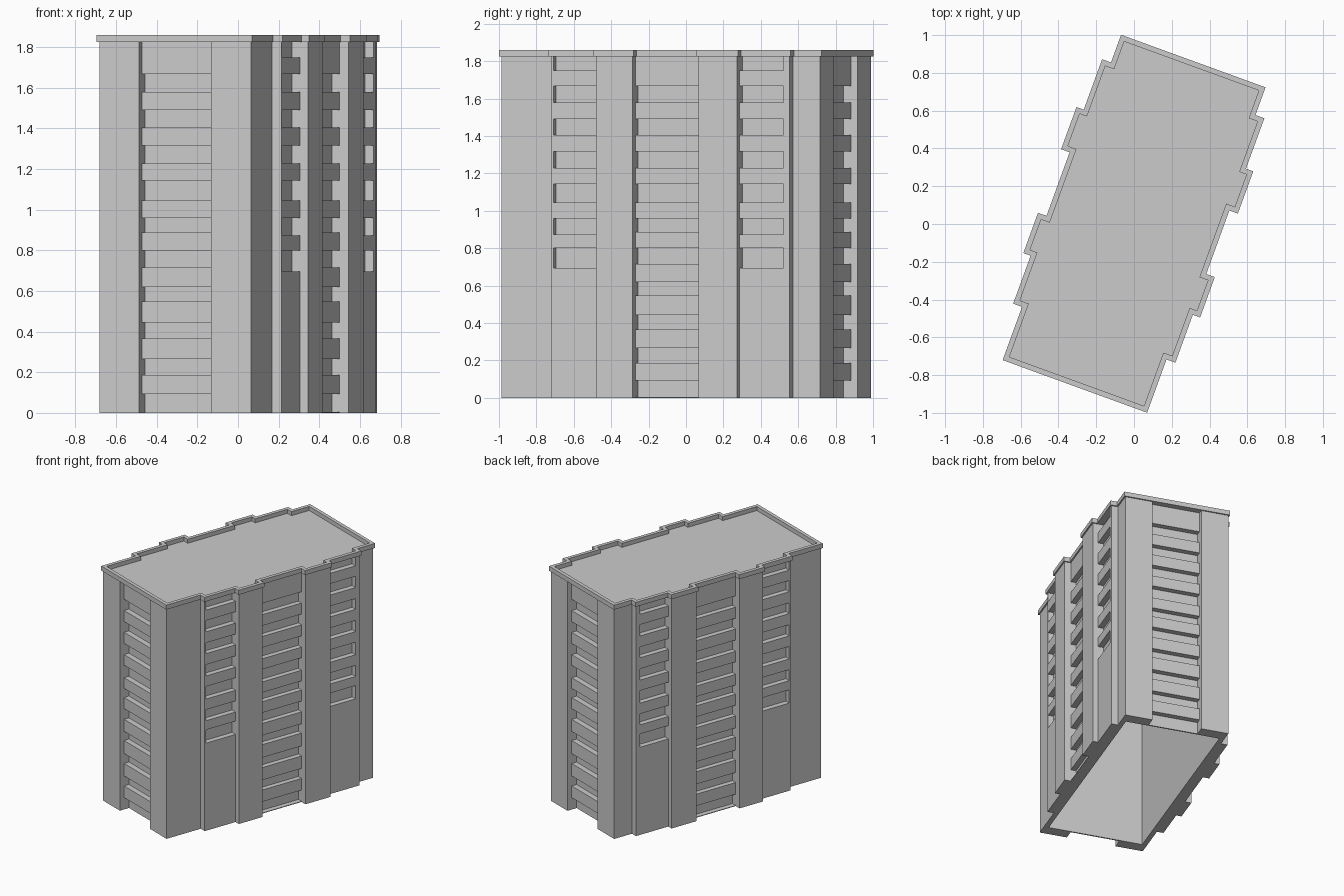
import bpy, bmesh, math
from mathutils import Matrix

if "Cube" in bpy.data.objects:
    bpy.data.objects.remove(bpy.data.objects["Cube"])

ROT = Matrix.Rotation(math.radians(-20), 4, 'Z')   # whole block is turned in plan
TOP = 1.825
# storey bands (low, high); gaps between them are recessed
BANDS = [(.094, .187), (.266, .365), (.444, .547), (.62, .715), (.80, .888), (.96, 1.045),
         (1.144, 1.228), (1.317, 1.405), (1.49, 1.578), (1.667, TOP)]
# upper window recesses
WINDOWS = [(.695, .80), (.873, .96), (1.045, 1.144), (1.228, 1.317),
           (1.405, 1.49), (1.578, 1.667), (1.75, TOP)]


def finish(name, bm):
    bmesh.ops.recalc_face_normals(bm, faces=bm.faces)
    bm.transform(ROT)
    me = bpy.data.meshes.new(name)
    bm.to_mesh(me)
    bm.free()
    ob = bpy.data.objects.new(name, me)
    bpy.context.collection.objects.link(ob)
    return ob


def boxes(name, items, mirror=None):
    """items: (u0, u1, v0, v1, z0, z1); mirror 'u' or 'v' adds the opposite copy."""
    bm = bmesh.new()
    for b in items:
        for s in ((1, -1) if mirror else (1,)):
            su, sv = (s, 1) if mirror == 'u' else (1, s)
            mid = ((b[0] + b[1]) / 2 * su, (b[2] + b[3]) / 2 * sv, (b[4] + b[5]) / 2)
            size = (b[1] - b[0], b[3] - b[2], b[5] - b[4])
            m = Matrix.Translation(mid) @ Matrix.Diagonal((*size, 1))
            bmesh.ops.create_cube(bm, size=1, matrix=m)
    return finish(name, bm)


IN = .36            # inner face of the long walls
V0, V1 = -.905, .908

# corner piers, hollow block with end walls 0.09 thick
boxes("corner_walls", [(IN, .397, V0, -.605, 0, TOP), (IN, .397, .752, V1, 0, TOP)], 'u')
boxes("end_piers", [(.188, IN, V0, V0 + .09, 0, TOP), (.188, IN, V1 - .09, V1, 0, TOP)], 'u')

# projecting piers on the long sides
boxes("side_piers", [(IN, .488, -.335, -.128, 0, TOP), (IN, .488, .25, .468, 0, TOP)], 'u')

# banded recess in each short end
boxes("end_recess_panels", [(-.188, .188, V0 + .08, V0 + .09, 0, TOP),
                            (-.188, .188, V1 - .09, V1 - .08, 0, TOP)])
boxes("end_bands", [b for z in BANDS for b in ((-.188, .188, V0 + .037, V0 + .08, *z),
                                               (-.188, .188, V1 - .08, V1 - .037, *z))])

# banded recess in the middle of each long side
boxes("middle_recess_panels", [(IN, .40, -.128, .25, 0, TOP)], 'u')
boxes("middle_bands", [(.40, .44, -.128, .25, *z) for z in BANDS], 'u')
boxes("middle_base_ledges", [(.40, .44, -.128, .25, 0, .005)], 'u')

# window bays: back panel, side jamb, and solid wall between the windows
bays = []
for v0, v1, j0, j1 in ((-.605, -.335, -.605, -.592), (.468, .752, .718, .752)):
    w0, w1 = (j1, v1) if j0 == v0 else (v0, j0)
    bays += [(IN, .405, v0, v1, 0, TOP), (.405, .447, j0, j1, 0, TOP)]
    low = 0
    for a, b in WINDOWS:
        bays.append((.405, .447, w0, w1, low, a))
        low = b
boxes("window_bays", bays, 'u')

# roof slab with raised parapet following the stepped plan
half = [(.407, -.915), (.407, -.615), (.457, -.615), (.457, -.345), (.498, -.345),
        (.498, -.118), (.45, -.118), (.45, .24), (.498, .24), (.498, .478),
        (.457, .478), (.457, .762), (.407, .762), (.407, .918)]
outline = half + [(-u, v) for u, v in reversed(half)]


def inset(pts, d):
    out = []
    for i, (x, y) in enumerate(pts):
        dx, dy = 0, 0
        for p, q in ((pts[i - 1], pts[i]), (pts[i], pts[(i + 1) % len(pts)])):
            l = math.hypot(q[0] - p[0], q[1] - p[1])
            dx -= (q[1] - p[1]) / l * d
            dy += (q[0] - p[0]) / l * d
        out.append((x + dx, y + dy))
    return out


bm = bmesh.new()
inner = inset(outline, .028)
loops = [[bm.verts.new((x, y, z)) for x, y in pts]
         for pts, z in ((outline, TOP - .001), (outline, 1.86), (inner, 1.86), (inner, TOP + .003))]
n = len(outline)
for a, b in zip(loops, loops[1:]):
    for i in range(n):
        bm.faces.new((a[i], a[(i + 1) % n], b[(i + 1) % n], b[i]))
bm.faces.new(loops[0][::-1])
bm.faces.new(loops[-1])
finish("roof_parapet", bm)
